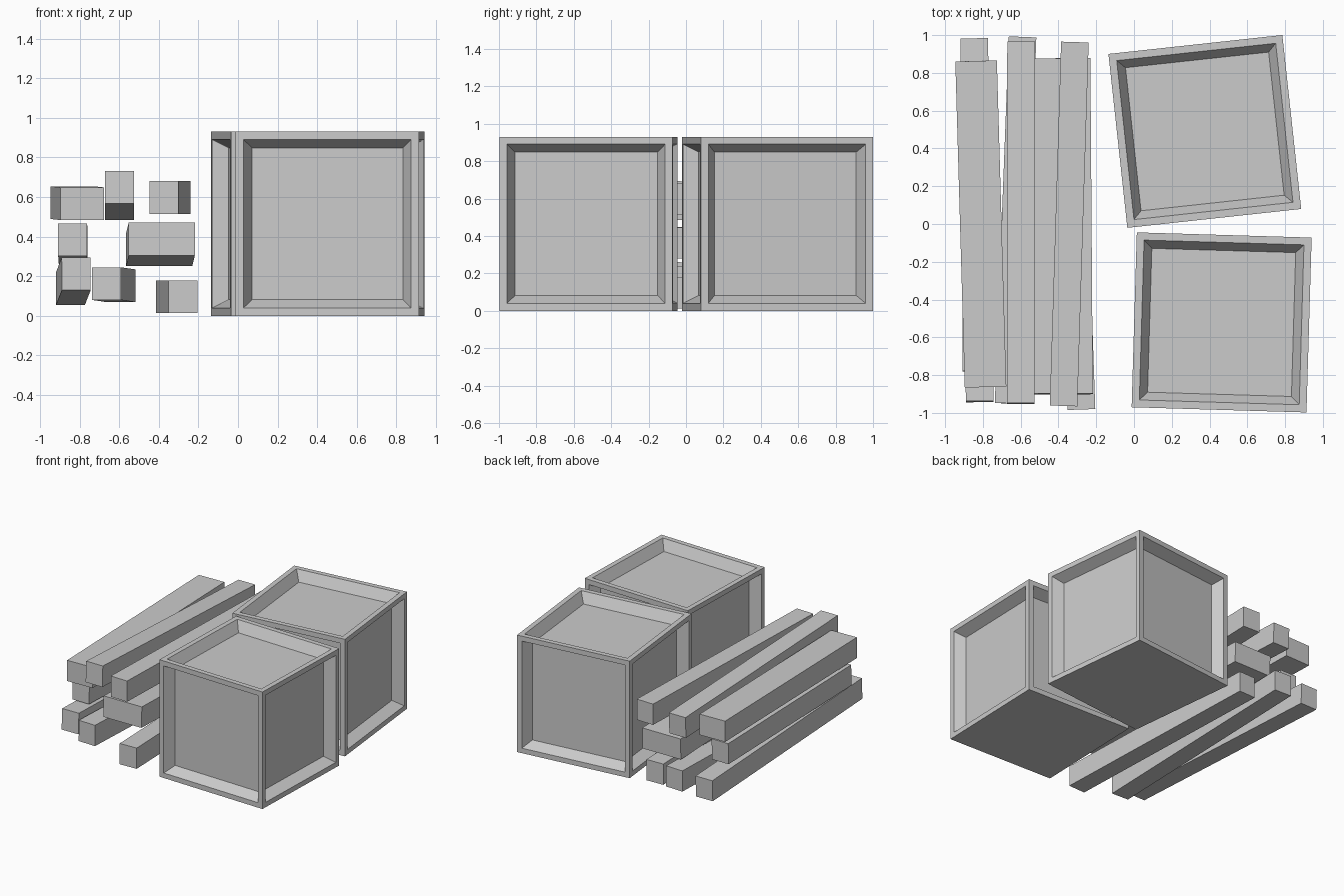
import bpy, bmesh
from math import radians
from mathutils import Vector, Matrix

if "Cube" in bpy.data.objects:
    bpy.data.objects.remove(bpy.data.objects["Cube"])


def make_object(name, bm, matrix):
    mesh = bpy.data.meshes.new(name)
    bm.to_mesh(mesh)
    bm.free()
    obj = bpy.data.objects.new(name, mesh)
    obj.matrix_world = matrix
    bpy.context.collection.objects.link(obj)
    return obj


# Crate: cube with a framed, sloped recess on every face but the bottom
def crate(name, x, y, angle, size=0.926, height=0.93):
    bm = bmesh.new()
    bmesh.ops.create_cube(bm, size=1)
    bmesh.ops.scale(bm, vec=(size, size, height), verts=bm.verts)
    bm.normal_update()
    panels = [f for f in bm.faces if f.normal.z > -0.5]
    bmesh.ops.inset_individual(bm, faces=panels, thickness=0.056)
    bmesh.ops.inset_individual(bm, faces=panels, thickness=0.06, depth=-0.08)
    make_object(name, bm, Matrix.Translation((x, y, height / 2))
                @ Matrix.Rotation(radians(angle), 4, 'Z'))


# Beam: box running between the centres of its front and back ends
def beam(name, front, back, width=0.146, height=0.165):
    a, b = Vector(front), Vector(back)
    d = b - a
    bm = bmesh.new()
    bmesh.ops.create_cube(bm, size=1)
    bmesh.ops.scale(bm, vec=(width, d.length, height), verts=bm.verts)
    # keep the cross-section level while the length follows yaw and pitch
    yv = d.normalized()
    xv = yv.cross(Vector((0, 0, 1))).normalized()
    zv = xv.cross(yv)
    rot = Matrix((xv, yv, zv)).transposed().to_4x4()
    make_object(name, bm, Matrix.Translation((a + b) / 2) @ rot)


crate("back_crate", 0.375, 0.49, 6.2)
crate("front_crate", 0.464, -0.521, -1.7)

# Bottom layer of the timber stack
beam("bottom_left_beam", (-0.817, -0.94, 0.212), (-0.846, 0.98, 0.138))
beam("bottom_middle_beam", (-0.664, -0.95, 0.163), (-0.59, 0.99, 0.152))
beam("bottom_right_beam", (-0.278, -0.982, 0.096), (-0.342, 0.88, 0.096))
# Middle layer
beam("middle_left_beam", (-0.835, -0.78, 0.385), (-0.832, 0.76, 0.345))
beam("middle_wide_beam", (-0.385, -0.90, 0.388), (-0.398, 0.875, 0.335), 0.334)
# Top layer
beam("top_wide_beam", (-0.786, -0.863, 0.566), (-0.836, 0.863, 0.572), 0.22)
beam("top_middle_beam", (-0.599, -0.95, 0.65), (-0.598, 0.962, 0.567))
beam("top_right_beam", (-0.373, -0.963, 0.598), (-0.313, 0.963, 0.598))
